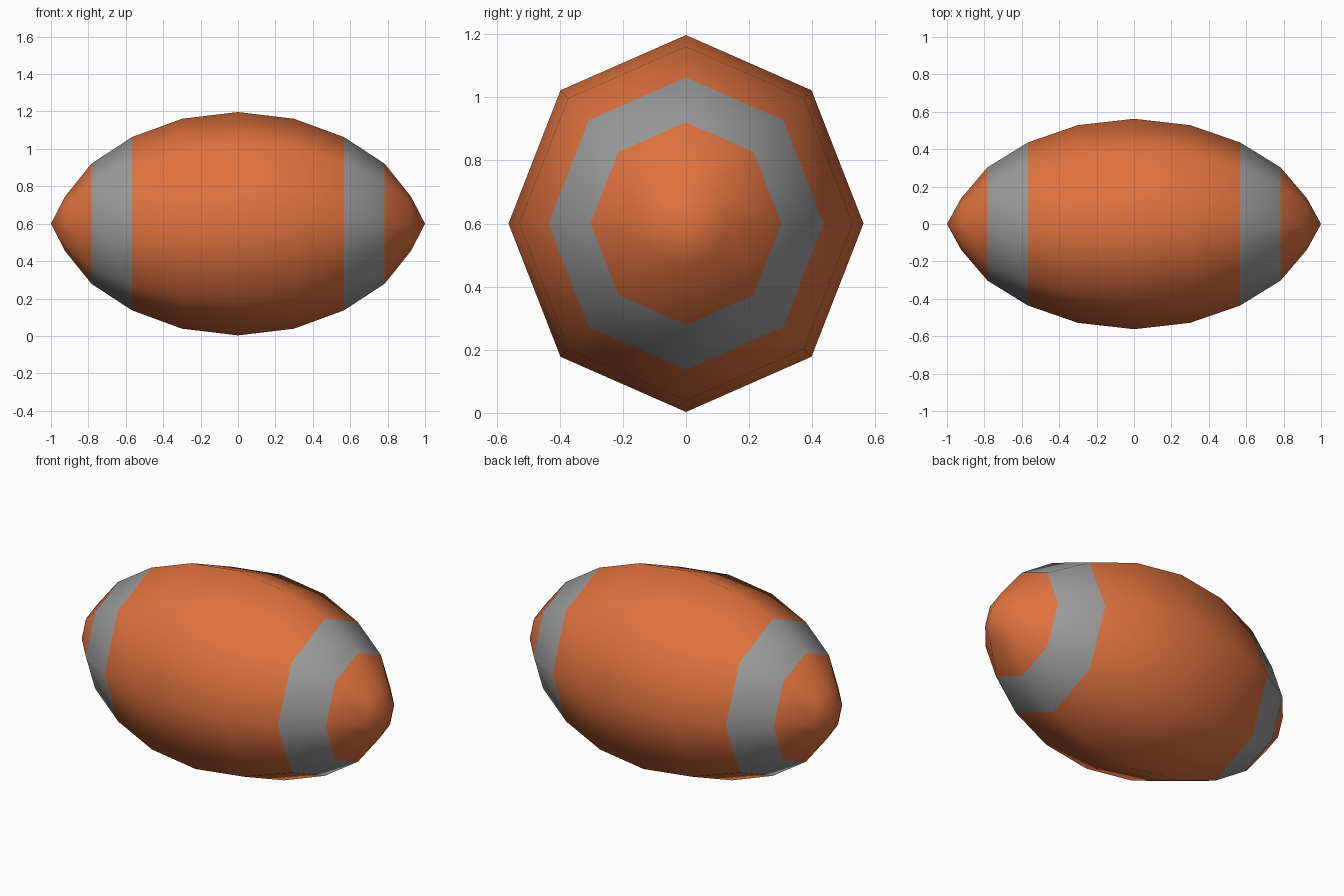
import bpy, bmesh, math

if "Cube" in bpy.data.objects:
    bpy.data.objects.remove(bpy.data.objects["Cube"])


def material(name, color):
    m = bpy.data.materials.new(name)
    m.diffuse_color = (*color, 1)
    m.use_nodes = True
    m.node_tree.nodes["Principled BSDF"].inputs["Base Color"].default_value = m.diffuse_color
    return m


SIDES = 8
CENTRE_Z = 0.6
WIDTH_RATIO = 0.942          # slightly narrower in y than in z
half_profile = [(0.0, 0.597), (0.30, 0.561), (0.567, 0.463), (0.784, 0.321), (0.925, 0.145)]
# mirror the half profile to get rings from end to end
rings_xr = [(-x, r) for x, r in reversed(half_profile[1:])] + half_profile

# ball body: eight-sided rings joined along x, closed by pointed tips
bm = bmesh.new()
rings = []
for x, r in rings_xr:
    angles = [2 * math.pi * i / SIDES for i in range(SIDES)]
    rings.append([bm.verts.new((x, r * WIDTH_RATIO * math.cos(a), CENTRE_Z + r * math.sin(a)))
                  for a in angles])
for a, b in zip(rings, rings[1:]):
    for i in range(SIDES):
        j = (i + 1) % SIDES
        bm.faces.new((a[i], a[j], b[j], b[i]))
for ring, x in ((rings[0], -1), (rings[-1], 1)):
    tip = bm.verts.new((x, 0, CENTRE_Z))
    for i in range(SIDES):
        bm.faces.new((ring[i], ring[(i + 1) % SIDES], tip))
bmesh.ops.recalc_face_normals(bm, faces=bm.faces)

# grey stripes: the bands between the third and fourth ring on each side
for f in bm.faces:
    f.smooth = True
    f.material_index = 1 if 0.6 < abs(f.calc_center_median().x) < 0.75 else 0

mesh = bpy.data.meshes.new("ball")
bm.to_mesh(mesh)
bm.free()
mesh.materials.append(material("orange leather", (0.75, 0.17, 0.05)))
mesh.materials.append(material("grey stripe", (0.33, 0.33, 0.33)))
ball = bpy.data.objects.new("ball", mesh)
bpy.context.collection.objects.link(ball)
